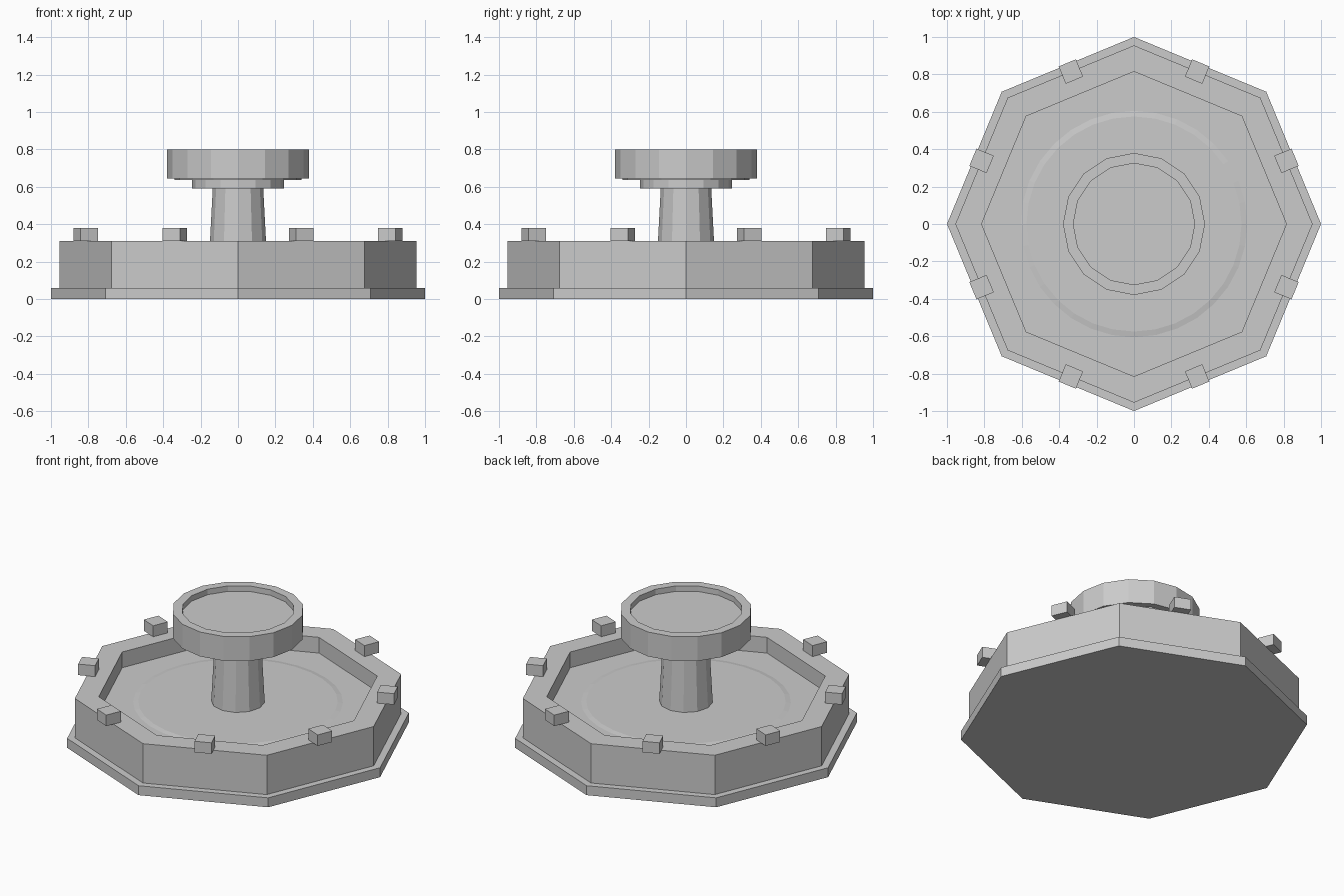
import bpy, bmesh
from math import sin, cos, tau, pi

if "Cube" in bpy.data.objects:
    bpy.data.objects.remove(bpy.data.objects["Cube"])


def lathe(name, profile, sides):
    """Revolve an (r, z) profile into a flat-faced solid, capping both ends."""
    bm = bmesh.new()
    rings = [[bm.verts.new((r * cos(tau * i / sides), r * sin(tau * i / sides), z))
              for i in range(sides)] for r, z in profile]
    for a, b in zip(rings, rings[1:]):
        for i in range(sides):
            j = (i + 1) % sides
            bm.faces.new((a[i], a[j], b[j], b[i]))
    bm.faces.new(rings[0][::-1])
    bm.faces.new(rings[-1])
    mesh = bpy.data.meshes.new(name)
    bm.to_mesh(mesh)
    bm.free()
    obj = bpy.data.objects.new(name, mesh)
    bpy.context.collection.objects.link(obj)
    return obj


# Octagonal plinth and hollow basin
lathe("plinth", [(1, 0), (1, 0.06)], 8)
lathe("basin", [(0.955, 0.06), (0.955, 0.31), (0.815, 0.31), (0.815, 0.21)], 8)

# Low round plate on the basin floor
lathe("floor_plate", [(0.605, 0.21), (0.575, 0.215)], 32)

# Tapered column with stepped collar
lathe("column", [(0.155, 0.21), (0.135, 0.59)], 12)
lathe("collar", [(0.245, 0.59), (0.245, 0.635), (0.34, 0.635), (0.34, 0.645)], 16)

# Upper bowl with a shallow recess
lathe("upper_bowl", [(0.38, 0.645), (0.38, 0.8), (0.325, 0.8), (0.325, 0.765)], 16)

# Rim blocks, one at the middle of each basin edge
edge_mid = 0.955 * cos(pi / 8)
for i in range(8):
    a = tau * (i + 0.5) / 8
    bpy.ops.mesh.primitive_cube_add(
        size=1, location=(edge_mid * cos(a), edge_mid * sin(a), 0.345), rotation=(0, 0, a))
    block = bpy.context.object
    block.name = f"rim_block_{i + 1}"
    block.scale = (0.1, 0.1, 0.07)
